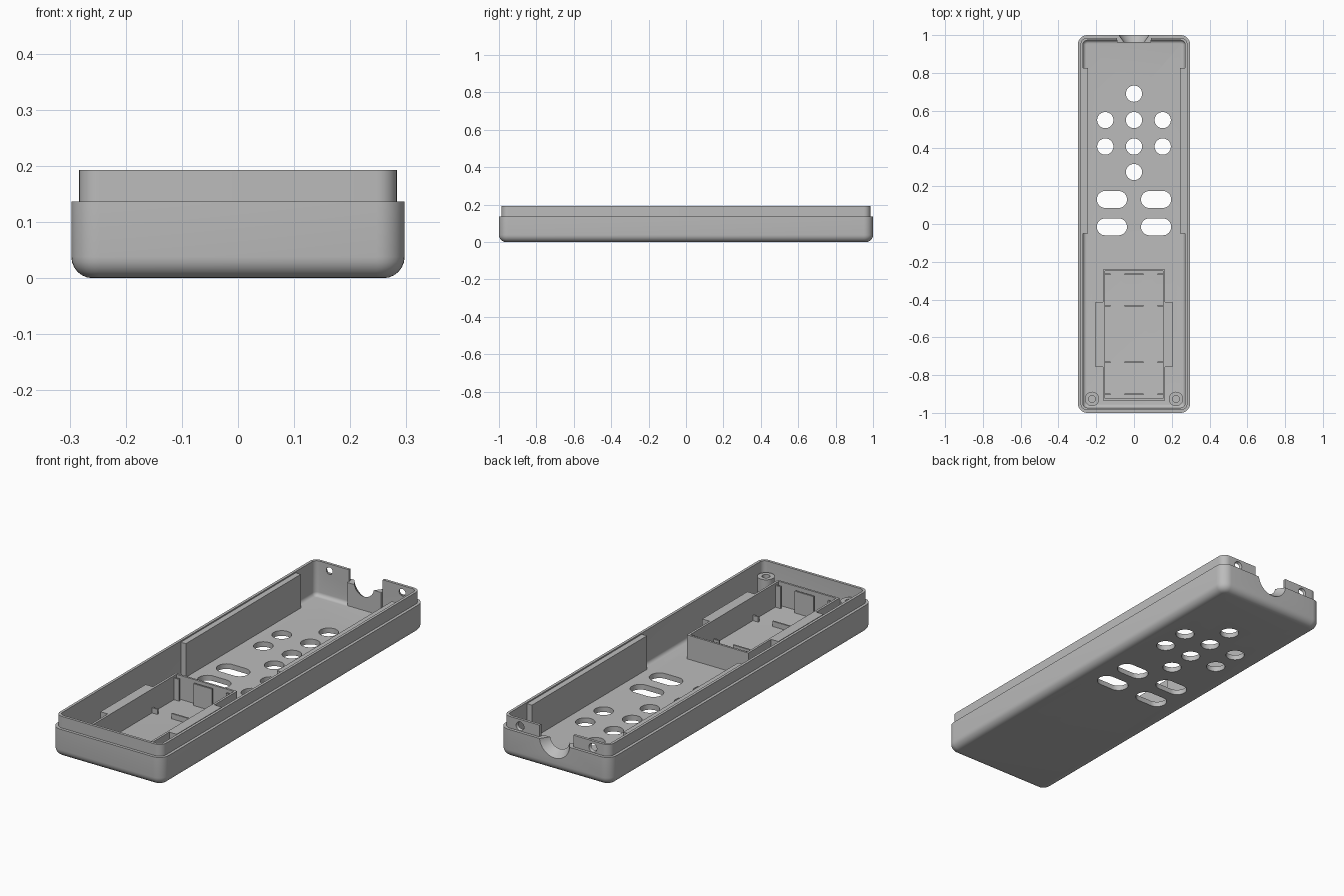
import bpy, bmesh, math
from mathutils import Matrix, Vector

if "Cube" in bpy.data.objects:
    bpy.data.objects.remove(bpy.data.objects["Cube"])

HALF_X, HALF_Y, CORNER = 0.297, 1.0, 0.05
FLOOR, STEP, RIM, BOX_TOP = 0.025, 0.137, 0.193, 0.14

plastic = bpy.data.materials.new("grey_plastic")
plastic.use_nodes = True
plastic.diffuse_color = (0.5, 0.5, 0.5, 1)
plastic.node_tree.nodes["Principled BSDF"].inputs["Base Color"].default_value = (0.5, 0.5, 0.5, 1)


def finish(name, bm):
    bmesh.ops.recalc_face_normals(bm, faces=bm.faces)
    mesh = bpy.data.meshes.new(name)
    bm.to_mesh(mesh)
    bm.free()
    mesh.materials.append(plastic)
    obj = bpy.data.objects.new(name, mesh)
    bpy.context.collection.objects.link(obj)
    return obj


def add_box(bm, x0, x1, y0, y1, z0, z1):
    centre = Vector((x0 + x1, y0 + y1, z0 + z1)) / 2
    size = (x1 - x0, y1 - y0, z1 - z0)
    bmesh.ops.create_cube(bm, size=1, matrix=Matrix.Translation(centre) @ Matrix.Diagonal((*size, 1)))


def add_cone(bm, loc, r1, r2, depth, along_y=False):
    turn = Matrix.Rotation(-math.pi / 2 if along_y else 0, 4, "X")
    bmesh.ops.create_cone(bm, cap_ends=True, segments=40, radius1=r1, radius2=r2,
                          depth=depth, matrix=Matrix.Translation(loc) @ turn)


def box_part(name, boxes):
    bm = bmesh.new()
    for b in boxes:
        add_box(bm, *b)
    return finish(name, bm)


def cut(obj, *cutters):
    for c in cutters:
        mod = obj.modifiers.new("cut", "BOOLEAN")
        mod.operation, mod.solver, mod.object = "DIFFERENCE", "EXACT", c
    deps = bpy.context.evaluated_depsgraph_get()
    mesh = bpy.data.meshes.new_from_object(obj.evaluated_get(deps))
    obj.modifiers.clear()
    obj.data = mesh


def smooth(obj):
    bpy.ops.object.select_all(action="DESELECT")
    obj.select_set(True)
    bpy.context.view_layer.objects.active = obj
    bpy.ops.object.shade_smooth_by_angle(angle=math.radians(30))


def ring(bm, inset, z):
    """Rounded rectangle loop, inset from the outer wall."""
    r = max(CORNER - inset, 0.006)
    cx, cy = HALF_X - inset - r, HALF_Y - inset - r
    verts = []
    for i, (sx, sy) in enumerate([(1, 1), (-1, 1), (-1, -1), (1, -1)]):
        for k in range(9):
            a = (i + k / 8) * math.pi / 2
            verts.append(bm.verts.new((sx * cx + r * math.cos(a), sy * cy + r * math.sin(a), z)))
    return verts


def fillet(inset, z, r, start, end):
    """Quarter arc of (inset, z) pairs around a centre."""
    steps = [math.radians(start + (end - start) * k / 6) for k in range(7)]
    return [(inset - r * math.cos(a), z + r * math.sin(a)) for a in steps]


# Shell: outer wall, stepped lip, inner wall and floor
profile = fillet(0.038, 0.038, 0.038, -90, 0)
profile += [(0, STEP), (0.014, STEP), (0.014, RIM), (0.027, RIM)]
profile += fillet(0.045, FLOOR + 0.018, 0.018, 0, -90)
bm = bmesh.new()
loops = [ring(bm, *p) for p in profile]
for a, b in zip(loops, loops[1:]):
    for k in range(len(a)):
        n = (k + 1) % len(a)
        bm.faces.new((a[k], a[n], b[n], b[k]))
bm.faces.new(loops[0])
bm.faces.new(loops[-1])
shell = finish("shell", bm)

# Button openings and screw holes in the lip
bm = bmesh.new()
for x, y in [(0, 0.69), (0, 0.275)] + [(c * 0.152, y) for c in (-1, 0, 1) for y in (0.55, 0.41)]:
    add_cone(bm, (x, y, FLOOR / 2), 0.043, 0.043, 0.1)
for side in (-1, 1):
    for y in (0.13, -0.015):
        ends = []
        for end in (-1, 1):
            for k in range(17):
                a = math.pi * k / 16 - end * math.pi / 2
                ends.append(bm.verts.new((side * 0.117 + end * (0.035 + 0.045 * abs(math.cos(a))),
                                          y + 0.045 * math.sin(a) , -0.04)))
        face = bm.faces.new(ends)
        up = bmesh.ops.extrude_face_region(bm, geom=[face])["geom"]
        bmesh.ops.translate(bm, vec=(0, 0, 0.1), verts=[v for v in up if isinstance(v, bmesh.types.BMVert)])
    add_cone(bm, (side * 0.194, 0.975, 0.16), 0.011, 0.024, 0.04, along_y=True)
openings = finish("openings_cutter", bm)

# Cable notch at the back
gap = box_part("lip_gap_cutter", [(-0.09, 0.09, 0.9, 1.1, STEP, 0.3)])
bm = bmesh.new()
add_cone(bm, (0, 0.98, 0.145), 0.045, 0.088, 0.06, along_y=True)
scoop = finish("cable_scoop_cutter", bm)
cable_block = box_part("cable_block", [(-0.09, 0.09, 0.96, 0.98, FLOOR - 0.005, STEP)])
cut(shell, openings, gap, scoop)
cut(cable_block, scoop)
for cutter in (openings, gap, scoop):
    bpy.data.objects.remove(cutter)
smooth(shell)
smooth(cable_block)

# Parts repeated on both sides
base = FLOOR - 0.005
for side, label in ((-1, "right"), (1, "left")):
    def span(x0, x1):
        return sorted((side * x0, side * x1))
    box_part("side_rib_" + label, [(*span(0.243, 0.275), -0.05, 0.825, base, 0.187)])
    box_part("compartment_guide_" + label, [(*span(0.16, 0.203), -0.757, -0.413, base, BOX_TOP)])
    bm = bmesh.new()
    add_cone(bm, (side * 0.222, -0.926, (base + 0.145) / 2), 0.038, 0.038, 0.145 - base)
    post = finish("screw_post_" + label, bm)
    bm = bmesh.new()
    add_cone(bm, (side * 0.222, -0.926, 0.12), 0.018, 0.018, 0.14)
    bore = finish("bore_cutter", bm)
    cut(post, bore)
    bpy.data.objects.remove(bore)
    smooth(post)

# Battery compartment walls
box_part("compartment_walls", [
    (-0.164, -0.153, -0.934, -0.24, base, BOX_TOP), (0.153, 0.164, -0.934, -0.24, base, BOX_TOP),
    (-0.153, 0.153, -0.25, -0.24, base, BOX_TOP), (-0.153, 0.153, -0.934, -0.924, base, BOX_TOP)])

# Contact holders at the ends and low cradle ribs between them
segments = [(-0.155, -0.125), (-0.05, 0.05), (0.125, 0.155)]
for name, rows, top in (("contact_holders", (-0.265, -0.902), 0.13),
                        ("cradle_ribs", (-0.432, -0.732), 0.05)):
    box_part(name, [(a, b, y - 0.004, y + 0.004, base, top) for y in rows for a, b in segments])
